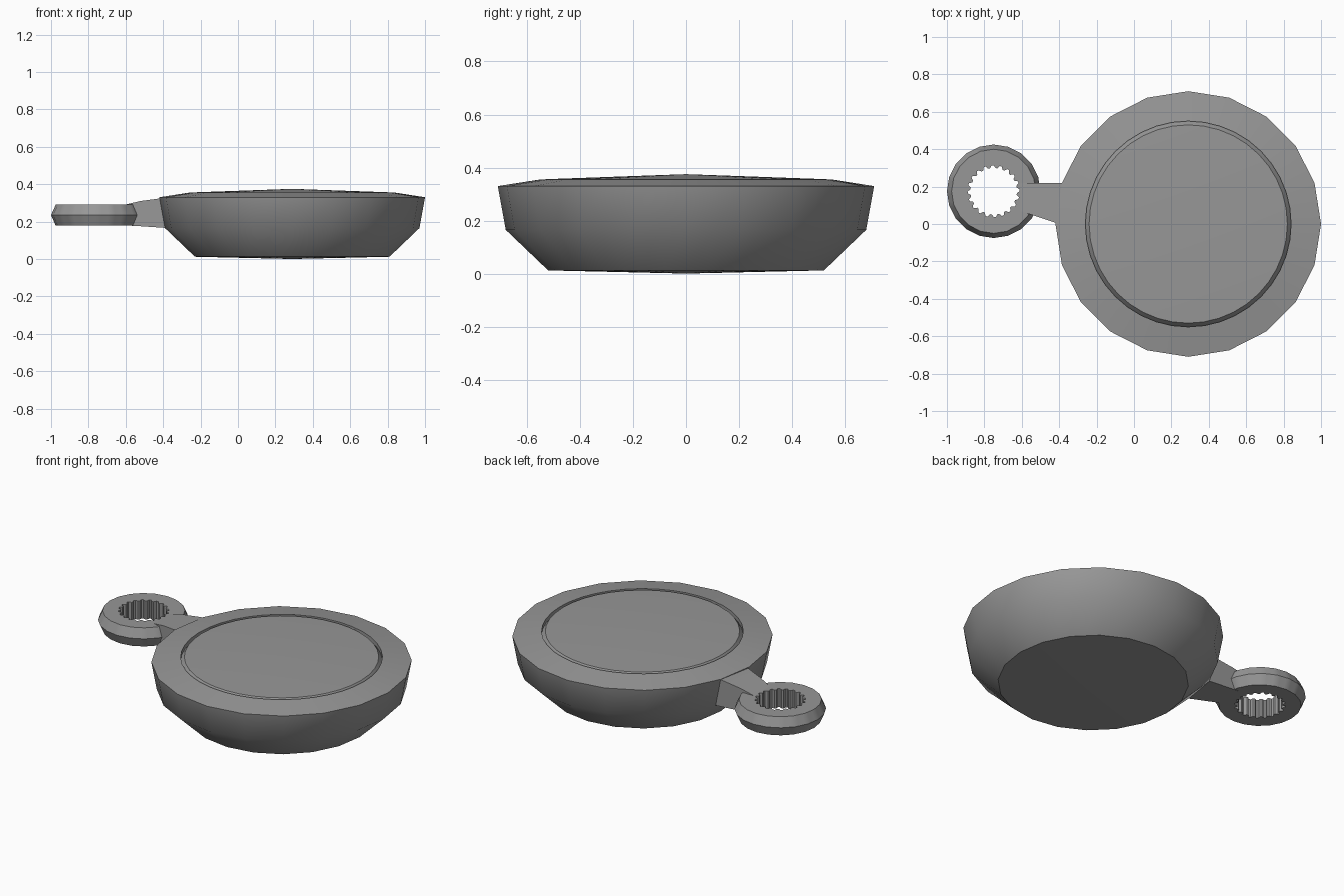
import bpy
import bmesh
from math import pi, cos, sin

if "Cube" in bpy.data.objects:
    bpy.data.objects.remove(bpy.data.objects["Cube"])

GREY = (0.31, 0.31, 0.31, 1)
mat = bpy.data.materials.new("plain grey")
mat.use_nodes = True
mat.diffuse_color = GREY
mat.node_tree.nodes["Principled BSDF"].inputs["Base Color"].default_value = GREY


def polygon(radius, sides):
    """Radius of a regular polygon as a function of the angle."""
    step = 2 * pi / sides
    return lambda i, a: radius * cos(step / 2) / cos(a % step - step / 2)


def teeth(outer, inner):
    """Square-cut splines, four points to a tooth."""
    return lambda i, a: outer if i % 4 < 2 else inner


def finish(name, bm, angle):
    bmesh.ops.recalc_face_normals(bm, faces=bm.faces)
    mesh = bpy.data.meshes.new(name)
    bm.to_mesh(mesh)
    bm.free()
    mesh.materials.append(mat)
    obj = bpy.data.objects.new(name, mesh)
    bpy.context.collection.objects.link(obj)
    bpy.ops.object.select_all(action="DESELECT")
    obj.select_set(True)
    bpy.context.view_layer.objects.active = obj
    bpy.ops.object.shade_smooth_by_angle(angle=angle)
    return obj


def lathe(name, centre, rings, count, poles=None, angle=0.7):
    """Join rings of (radius rule, height); cap with two poles or loop closed."""
    bm = bmesh.new()
    loops = []
    for rule, z in rings:
        loop = []
        for i in range(count):
            a = 2 * pi * i / count
            r = rule(i, a + 1e-6)
            loop.append(bm.verts.new((centre[0] + r * cos(a), centre[1] + r * sin(a), z)))
        loops.append(loop)
    pairs = list(zip(loops, loops[1:]))
    if poles is None:
        pairs.append((loops[-1], loops[0]))
    for lo, hi in pairs:
        for i in range(count):
            j = (i + 1) % count
            bm.faces.new((lo[i], lo[j], hi[j], hi[i]))
    if poles is not None:
        for loop, z in zip((loops[0], loops[-1]), poles):
            tip = bm.verts.new((*centre, z))
            for i in range(count):
                bm.faces.new((loop[i], loop[(i + 1) % count], tip))
    return finish(name, bm, angle)


# Round body with a grooved, slightly domed lid
lathe("body", (0.29, 0), [
    (polygon(0.52, 20), 0.012),
    (polygon(0.68, 20), 0.165),
    (polygon(0.71, 20), 0.33),
    (polygon(0.55, 40), 0.355),
    (polygon(0.55, 40), 0.33),
    (polygon(0.53, 40), 0.356),
], 40, poles=(0, 0.375))

# Side ring with a splined hole
lathe("splined_ring", (-0.75, 0.175), [
    (teeth(0.139, 0.124), 0.178),
    (polygon(0.225, 20), 0.178),
    (polygon(0.25, 20), 0.235),
    (polygon(0.225, 20), 0.29),
    (teeth(0.139, 0.124), 0.29),
], 80, angle=0.5)

# Tapered neck joining the ring to the body
bm = bmesh.new()
ends = []
for x, front, back, low, high in ((-0.61, 0.07, 0.22, 0.18, 0.289),
                                  (-0.52, 0.04, 0.22, 0.175, 0.31),
                                  (-0.34, -0.02, 0.22, 0.163, 0.334)):
    ends.append([bm.verts.new((x, y, z)) for y, z in
                 ((front, low), (back, low), (back, high), (front, high))])
for a, b in zip(ends, ends[1:]):
    for i in range(4):
        j = (i + 1) % 4
        bm.faces.new((a[i], a[j], b[j], b[i]))
bm.faces.new(ends[0])
bm.faces.new(ends[-1])
finish("neck", bm, 0.5)
